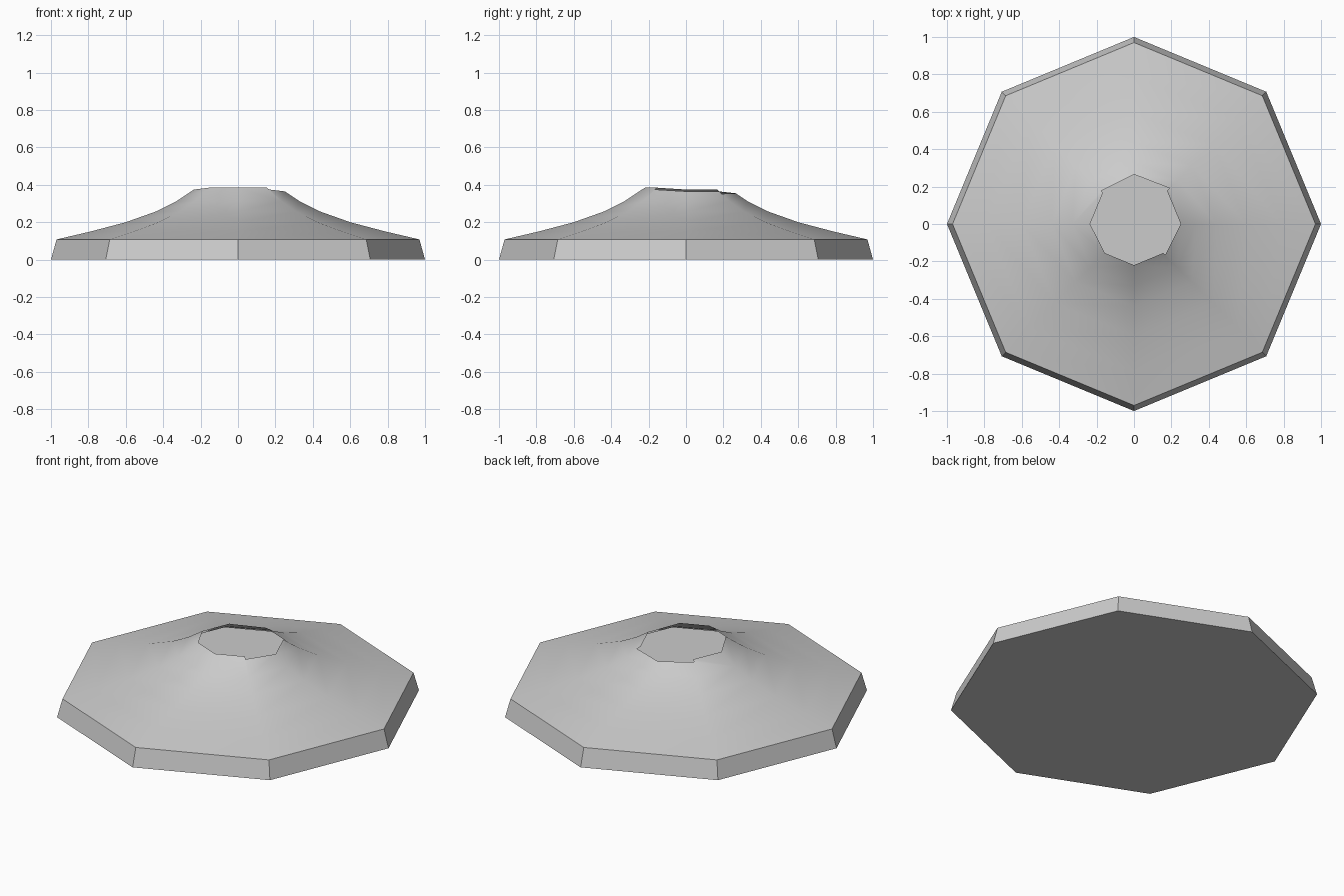
import bpy
import bmesh
from math import cos, sin, pi

cube = bpy.data.objects.get("Cube")
if cube:
    bpy.data.objects.remove(cube, do_unlink=True)

SIDES = 8
grey = bpy.data.materials.new("light grey")
grey.use_nodes = True
colour = (0.6, 0.6, 0.6, 1)
grey.diffuse_color = colour
grey.node_tree.nodes["Principled BSDF"].inputs["Base Color"].default_value = colour


def point(bm, corner, radius, height):
    angle = 2 * pi * corner / SIDES
    return bm.verts.new((radius * cos(angle), radius * sin(angle), height))


def ring(bm, radius, height):
    return [point(bm, k, radius, height) for k in range(SIDES)]


def bridge(bm, low, high):
    for k in range(SIDES):
        n = (k + 1) % SIDES
        bm.faces.new((low[k], low[n], high[n], high[k]))


def finish(bm, name, smooth):
    mesh = bpy.data.meshes.new(name)
    for face in bm.faces:
        face.smooth = smooth
    bm.to_mesh(mesh)
    bm.free()
    mesh.materials.append(grey)
    obj = bpy.data.objects.new(name, mesh)
    bpy.context.collection.objects.link(obj)
    return obj


# Base slab with slightly tapered sides
bm = bmesh.new()
bottom, top = ring(bm, 1, 0), ring(bm, 0.97, 0.108)
bridge(bm, bottom, top)
bm.faces.new(bottom[::-1])
bm.faces.new(top)
finish(bm, "base_slab", False)

# Hollow concave slope, open at the top
bm = bmesh.new()
profile = [(0.97, 0.108), (0.79, 0.15), (0.6, 0.2), (0.44, 0.257), (0.33, 0.312)]
rings = [ring(bm, r, z) for r, z in profile]
for low, high in zip(rings, rings[1:]):
    bridge(bm, low, high)

# Uneven rim: radius where each side starts and ends
starts = [0.25, 0.27, 0.265, 0.235, 0.235, 0.22, 0.22, 0.235]
ends = [0.25, 0.265, 0.25, 0.235, 0.22, 0.22, 0.22, 0.25]
rim = []
for k in range(SIDES):
    radii = sorted({starts[k], ends[k - 1]}, reverse=True)
    rim.append({r: point(bm, k, r, 0.312 + (0.33 - r) * 0.66) for r in radii})


def edge_up_to(corner, radius):
    return [v for r, v in rim[corner].items() if r >= radius]


last = rings[-1]
for k in range(SIDES):
    n = (k + 1) % SIDES
    right, left = edge_up_to(n, ends[k]), edge_up_to(k, starts[k])
    bm.faces.new([last[k], last[n]] + right + left[::-1])
finish(bm, "hollow_slope", True)
